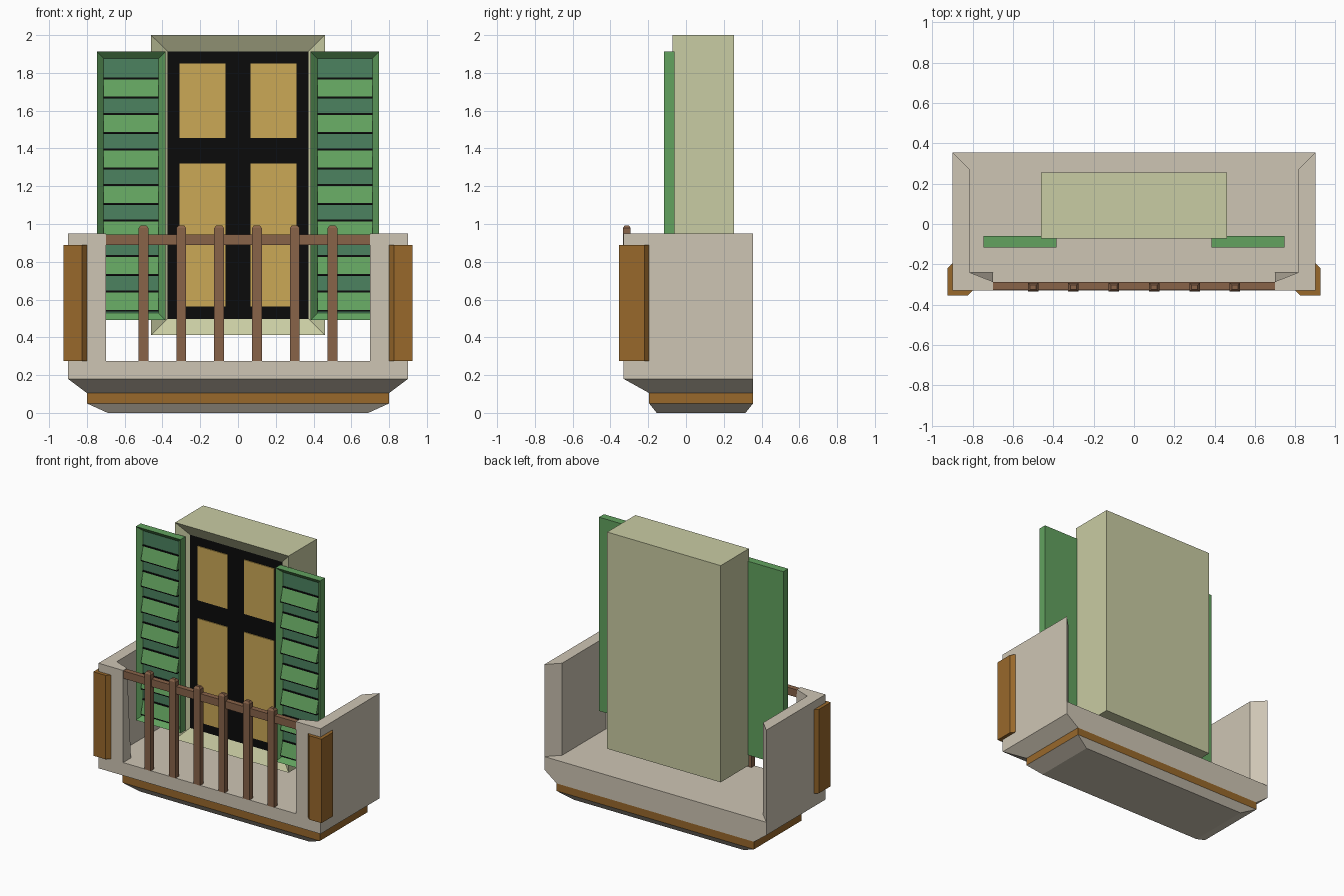
import bpy, bmesh

if "Cube" in bpy.data.objects:
    bpy.data.objects.remove(bpy.data.objects["Cube"])


def material(name, hex_colour):
    def lin(c):
        return c / 12.92 if c <= 0.04045 else ((c + 0.055) / 1.055) ** 2.4
    m = bpy.data.materials.new(name)
    rgb = [lin(int(hex_colour[i:i + 2], 16) / 255) for i in (0, 2, 4)]
    m.diffuse_color = (*rgb, 1)
    m.use_nodes = True
    m.node_tree.nodes["Principled BSDF"].inputs["Base Color"].default_value = m.diffuse_color
    return m


STONE = material("pale stone", "CEC5B4")
TRIM = material("ochre wood", "98682B")
RAIL = material("brown wood", "886349")
OLIVE = material("olive plaster", "C9CCA3")
BLACK = material("black", "0B0B0B")
GLASS = material("warm yellow pane", "CBA856")
GREEN = material("shutter green", "62A25F")
SHADE = material("deep blue green", "4C8260")


def finish(name, bm, *mats):
    bmesh.ops.recalc_face_normals(bm, faces=bm.faces)
    me = bpy.data.meshes.new(name)
    bm.to_mesh(me)
    bm.free()
    for m in mats:
        me.materials.append(m)
    ob = bpy.data.objects.new(name, me)
    bpy.context.collection.objects.link(ob)
    return ob


def loft(name, rings, mat):
    """Skin a stack of equal-length point rings and cap both ends."""
    bm = bmesh.new()
    vs = [[bm.verts.new(p) for p in r] for r in rings]
    n = len(vs[0])
    for a, b in zip(vs, vs[1:]):
        for i in range(n):
            j = (i + 1) % n
            bm.faces.new((a[i], a[j], b[j], b[i]))
    bm.faces.new(vs[0][::-1])
    bm.faces.new(vs[-1])
    return finish(name, bm, mat)


def rect(x0, x1, y0, y1, z):
    return [(x0, y0, z), (x1, y0, z), (x1, y1, z), (x0, y1, z)]


def box(name, x0, x1, y0, y1, z0, z1, mat):
    return loft(name, [rect(x0, x1, y0, y1, z0), rect(x0, x1, y0, y1, z1)], mat)


def recessed_box(name, x0, x1, y0, y1, z0, z1, border, depth, mat, inner):
    """Box whose front face is inset and pushed back, with its own colour."""
    bm = bmesh.new()
    bmesh.ops.create_cube(bm, size=1)
    for v in bm.verts:
        v.co = (x0 if v.co.x < 0 else x1, y0 if v.co.y < 0 else y1,
                z0 if v.co.z < 0 else z1)
    bm.normal_update()
    front = min(bm.faces, key=lambda f: f.calc_center_median().y)
    bmesh.ops.inset_region(bm, faces=[front], thickness=border, use_even_offset=True)
    for v in front.verts:
        v.co.y += depth
    front.material_index = 1
    return finish(name, bm, mat, inner)


# Stepped base: foot, wooden band, flared floor slab
loft("base_foot", [rect(-.69, .69, -.155, .315, 0),
                   rect(-.80, .80, -.195, .355, .05)], STONE)
box("base_band", -.80, .80, -.195, .355, .05, .105, TRIM)
loft("floor_slab", [rect(-.80, .80, -.195, .355, .105),
                    rect(-.90, .90, -.33, .355, .18),
                    rect(-.90, .90, -.33, .355, .275)], STONE)

for s, side in ((-1, "left"), (1, "right")):
    # Side wall wrapping round the front corner, its inner return twisting slightly
    def wall(z, return_y):
        plan = [(.90, -.33), (.90, .355), (.815, .27), (.815, -.24),
                (.70, return_y), (.70, -.33)]
        return [(s * x, y, z) for x, y in plan]
    loft(f"{side}_wall", [wall(.275, -.24), wall(.95, -.285)], STONE)

    # Chamfered wooden corner guard
    guard = [(.925, -.355), (.825, -.355), (.80, -.33), (.90, -.33),
             (.90, -.195), (.925, -.22)]
    loft(f"{side}_corner_guard",
         [[(s * x, y, z) for x, y in guard] for z in (.275, .89)], TRIM)

    # Shutter with recessed panel
    x0, x1 = sorted((s * .385, s * .747))
    recessed_box(f"{side}_shutter", x0, x1, -.117, -.06, .492, 1.912,
                 .036, .035, GREEN, SHADE)
    a, b = x0 + .036, x1 - .036
    for k in range(7):
        top = 1.768 - .188 * k
        low = top - .094
        # Sloping slat, as a wedge standing on the panel
        wedge = [(-.082, top), (-.110, low), (-.082, low)]
        loft(f"{side}_slat_{k + 1}",
             [[(x, y, z) for y, z in wedge] for x in (a, b)], GREEN)
        # Dark gaps above and below the slat
        box(f"{side}_upper_gap_{k + 1}", a, b, -.088, -.082, top - .002, top + .008, BLACK)
        box(f"{side}_lower_gap_{k + 1}", a, b, -.108, -.082, low - .009, low, BLACK)

    # Window panes
    p0, p1 = sorted((s * .066, s * .31))
    for row, z0, z1 in (("lower", .562, 1.321), ("upper", 1.454, 1.851)):
        box(f"{side}_{row}_pane", p0, p1, -.027, -.021, z0, z1, GLASS)

# Door surround with black door set into it
recessed_box("door_surround", -.46, .46, -.071, .255, .412, 2.0,
             .086, .05, OLIVE, BLACK)

# Railing
box("top_rail", -.70, .70, -.326, -.288, .89, .945, RAIL)
for i in range(6):
    x = -.5 + .2 * i
    rings = [rect(x - .026, x + .026, -.334, -.293, z) for z in (.275, .978)]
    rings.append(rect(x - .015, x + .015, -.325, -.302, .993))
    loft(f"baluster_{i + 1}", rings, RAIL)
